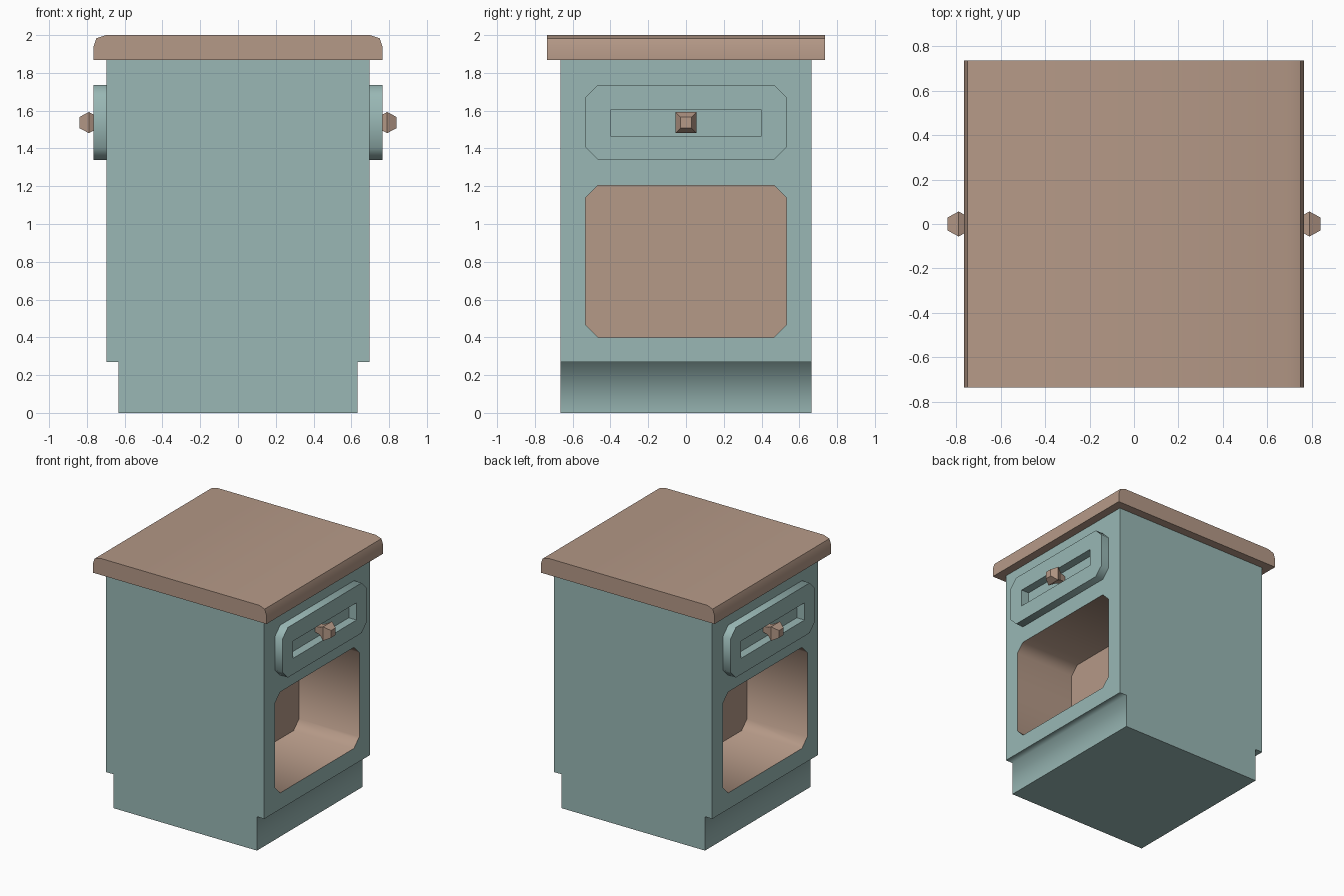
import bpy
import bmesh
import math

cube = bpy.data.objects.get("Cube")
if cube:
    bpy.data.objects.remove(cube, do_unlink=True)


def make_material(name, rgb):
    mat = bpy.data.materials.new(name)
    mat.use_nodes = True
    mat.diffuse_color = (*rgb, 1)
    mat.node_tree.nodes["Principled BSDF"].inputs["Base Color"].default_value = (*rgb, 1)
    return mat


teal = make_material("muted teal paint", (0.319, 0.477, 0.462))
brown = make_material("warm brown wood", (0.462, 0.319, 0.243))


def loft(name, rings, mat):
    """Closed solid through a list of matching rings of points."""
    bm = bmesh.new()
    loops = [[bm.verts.new(p) for p in ring] for ring in rings]
    n = len(loops[0])
    for a, b in zip(loops, loops[1:]):
        for i in range(n):
            j = (i + 1) % n
            bm.faces.new((a[i], a[j], b[j], b[i]))
    bm.faces.new(loops[0])
    bm.faces.new(loops[-1])
    bmesh.ops.recalc_face_normals(bm, faces=bm.faces)
    mesh = bpy.data.meshes.new(name)
    bm.to_mesh(mesh)
    bm.free()
    mesh.materials.append(mat)
    obj = bpy.data.objects.new(name, mesh)
    bpy.context.collection.objects.link(obj)
    return obj


def along_x(name, outline, x0, x1, mat):
    return loft(name, [[(x, y, z) for y, z in outline] for x in (x0, x1)], mat)


def along_y(name, half, depth, mat):
    """Mirror a half profile of (x, z) points and extrude it front to back."""
    outline = half + [(-x, z) for x, z in reversed(half)]
    return loft(name, [[(x, y, z) for x, z in outline] for y in (-depth, depth)], mat)


def rect(w, z0, z1, c=0):
    """Rectangle in y and z, with corners cut by c."""
    if not c:
        return [(-w, z0), (w, z0), (w, z1), (-w, z1)]
    return [(-w + c, z0), (w - c, z0), (w, z0 + c), (w, z1 - c),
            (w - c, z1), (-w + c, z1), (-w, z1 - c), (-w, z0 + c)]


def activate(obj):
    bpy.ops.object.select_all(action='DESELECT')
    obj.select_set(True)
    bpy.context.view_layer.objects.active = obj


def cut(obj, cutter):
    activate(obj)
    mod = obj.modifiers.new("Cut", 'BOOLEAN')
    mod.operation = 'DIFFERENCE'
    mod.solver = 'EXACT'
    mod.material_mode = 'TRANSFER'
    mod.object = cutter
    bpy.ops.object.modifier_apply(modifier=mod.name)
    bpy.data.objects.remove(cutter, do_unlink=True)


def smooth(obj, degrees=50):
    activate(obj)
    bpy.ops.object.shade_smooth_by_angle(angle=math.radians(degrees))


# Cabinet body with a recessed plinth
BODY_X, PLINTH_X, STEP_Z = 0.697, 0.633, 0.27
body = along_y("cabinet_body", [(PLINTH_X, 0), (PLINTH_X, STEP_Z), (BODY_X, STEP_Z),
                                (BODY_X, 1.87)], 0.665, teal)

# Wooden niches, one on each side, with a solid core between them
for s in (-1, 1):
    cut(body, along_x("niche_cutter", rect(0.532, 0.4, 1.205, 0.067),
                      s * 0.165, s * 0.9, brown))
smooth(body)

# Soft shading where the plinth meets the underside of the step
verts = body.data.vertices
for edge in body.data.edges:
    if all(abs(abs(verts[v].co.x) - PLINTH_X) < 0.002 and
           abs(verts[v].co.z - STEP_Z) < 0.002 for v in edge.vertices):
        edge.use_edge_sharp = False

# Countertop with rounded long edges
top = along_y("countertop", [(0.766, 1.868), (0.766, 1.935), (0.75, 1.983), (0.70, 2.0)],
              0.735, brown)
smooth(top)

for s, side in ((1, "left"), (-1, "right")):
    # Drawer front with a finger slot cut through to the body
    drawer = along_x(side + "_drawer_front", rect(0.532, 1.338, 1.737, 0.067),
                     s * 0.69, s * 0.765, teal)
    cut(drawer, along_x("slot_cutter", rect(0.4, 1.466, 1.603), s * 0.6, s * 0.9, teal))
    smooth(drawer)

    # Faceted square knob
    profile = [(0.69, 0.022), (0.74, 0.03), (0.79, 0.056), (0.84, 0.029)]
    loft(side + "_knob", [[(s * x, y, z) for y, z in rect(r, 1.537 - r, 1.537 + r)]
                          for x, r in profile], brown)
